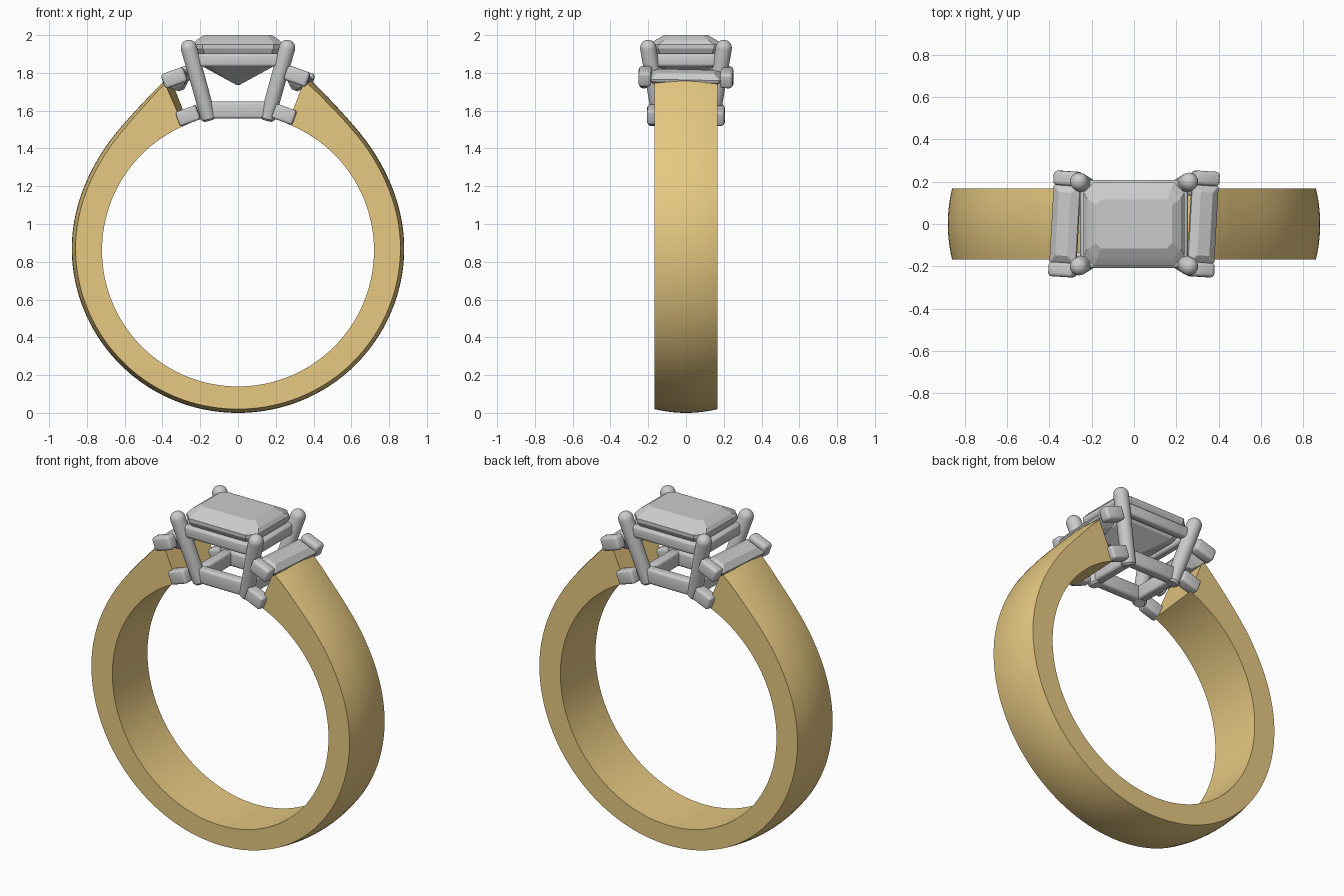
import bpy, bmesh, math
from mathutils import Matrix, Vector

if "Cube" in bpy.data.objects:
    bpy.data.objects.remove(bpy.data.objects["Cube"])

gold = bpy.data.materials.new("gold")
gold.diffuse_color = (0.79, 0.58, 0.22, 1)
gold.use_nodes = True
gold.node_tree.nodes["Principled BSDF"].inputs["Base Color"].default_value = gold.diffuse_color


def finish(bm, name, mat=None, smooth=30):
    bmesh.ops.recalc_face_normals(bm, faces=bm.faces)
    me = bpy.data.meshes.new(name)
    bm.to_mesh(me)
    bm.free()
    ob = bpy.data.objects.new(name, me)
    bpy.context.collection.objects.link(ob)
    if mat:
        me.materials.append(mat)
    if smooth:
        bpy.ops.object.select_all(action='DESELECT')
        ob.select_set(True)
        bpy.context.view_layer.objects.active = ob
        bpy.ops.object.shade_smooth_by_angle(angle=math.radians(smooth))
    return ob


def skin(bm, rings):
    """Bridge closed rings of points and cap both ends."""
    vs = [[bm.verts.new(p) for p in r] for r in rings]
    n = len(vs[0])
    for a, b in zip(vs, vs[1:]):
        for i in range(n):
            j = (i + 1) % n
            bm.faces.new((a[i], a[j], b[j], b[i]))
    bm.faces.new(vs[0])
    bm.faces.new(vs[-1])


def block(name, size, M, bevel=0.015):
    bm = bmesh.new()
    bmesh.ops.create_cube(bm, size=1, matrix=Matrix.Diagonal((*size, 1)))
    bmesh.ops.bevel(bm, geom=bm.edges[:], offset=bevel, segments=3,
                    profile=0.5, affect='EDGES')
    bm.transform(M)
    return finish(bm, name)


def gem(name, rows, M=Matrix()):
    """Step-cut stone: rows of (half x, half y, corner cut, z)."""
    bm = bmesh.new()
    skin(bm, [[M @ Vector((x, y, z)) for x, y in (
        (hx - c, -hy), (hx, c - hy), (hx, hy - c), (hx - c, hy),
        (c - hx, hy), (-hx, hy - c), (-hx, c - hy), (c - hx, -hy))]
        for hx, hy, c, z in rows])
    return finish(bm, name, smooth=0)


def prong(name, p0, p1, r0, r1):
    """Tapered rod with a domed tip and a softened foot."""
    p0, p1 = Vector(p0), Vector(p1)
    L = (p1 - p0).length
    M = Matrix.Translation(p0) @ (p1 - p0).to_track_quat('Z', 'Y').to_matrix().to_4x4()
    prof = [(r0 * 0.75, 0), (r0, 0.012), (r1, L)]
    prof += [(r1 * math.cos(t), L + r1 * math.sin(t))
             for t in (math.radians(15 * k) for k in range(1, 6))]
    prof.append((r1 * 0.08, L + r1))
    bm = bmesh.new()
    skin(bm, [[M @ Vector((r * math.cos(a), r * math.sin(a), z))
               for a in (math.tau * i / 24 for i in range(24))] for r, z in prof])
    return finish(bm, name)


# Band: round inside, outer radius swelling towards the shoulders
CZ, RIN, HW, END = 0.86, 0.72, 0.167, 22.5
OUT = [(22.5, .982), (32.5, .931), (42, .903), (55.6, .887), (66, .882),
       (90, .88), (135, .868), (180, .86)]


def outer(d):
    """Smooth interpolation of outer radius by angle from the top."""
    d = min(d, 360 - d)
    s = lambda i, j: (OUT[j][1] - OUT[i][1]) / (OUT[j][0] - OUT[i][0])
    last = len(OUT) - 1
    k = max(0, min(last - 1, sum(d >= o[0] for o in OUT) - 1))
    (a, ra), (b, rb) = OUT[k], OUT[k + 1]
    ma = s(max(k - 1, 0), k + 1)
    mb = 0 if k + 1 == last else s(k, k + 2)
    h = b - a
    t = (d - a) / h
    return ((2*t**3 - 3*t*t + 1) * ra + (t**3 - 2*t*t + t) * h * ma
            + (3*t*t - 2*t**3) * rb + (t**3 - t*t) * h * mb)


rings = []
N = 128
for i in range(N + 1):
    d = END + (360 - 2 * END) * i / N
    w = max(0, 1 - (min(d, 360 - d) - END) / 30)     # skew of the cut ends
    ring = []
    ys = [HW * (1 - k / 5) for k in range(11)]
    for y, dome in [(-HW, None), (HW, None)] + [(y, 0.02 * (y / HW) ** 2) for y in ys]:
        a = d + w * math.degrees(0.1 * y / 0.85)
        r = RIN if dome is None else outer(d) - dome
        ring.append((r * math.sin(math.radians(a)), y, CZ + r * math.cos(math.radians(a))))
    rings.append(ring)
bm = bmesh.new()
skin(bm, rings)
finish(bm, "band", gold)

# Centre stone
gem("centre_stone", [(.18, .115, .025, 2.0), (.222, .165, .045, 1.972),
                     (.238, .198, .05, 1.95), (.238, .198, .05, 1.93),
                     (.18, .145, .035, 1.83), (.006, .006, .002, 1.735)])

# Four claws of the basket
for sx in (-1, 1):
    for sy in (-1, 1):
        prong(f"claw_{'left' if sx < 0 else 'right'}_{'front' if sy < 0 else 'back'}",
              (sx * .153, sy * .138, 1.55), (sx * .26, sy * .2, 1.932), .04, .043)

# Upper and lower rectangular basket rails
for lab, x, y, z, t, h in (("upper", .23, .184, 1.868, .05, .07),
                           ("lower", .155, .14, 1.603, .06, .09)):
    for s, side in ((-1, "front"), (1, "back")):
        block(f"{lab}_rail_{side}", (2 * x, t, h), Matrix.Translation((0, s * y, z)))
    for s, side in ((-1, "left"), (1, "right")):
        block(f"{lab}_rail_{side}", (t, 2 * y, h), Matrix.Translation((s * x, 0, z)))

# Side stones with their holding lugs, repeated by a half turn
tilt = Matrix.Rotation(math.radians(20), 4, 'Y')
skew = Matrix.Rotation(-0.06, 4, 'Z')
for side, turn in (("right", 0), ("left", math.pi)):
    T = Matrix.Rotation(turn, 4, 'Z')
    up = T @ Matrix.Translation((.325, 0, 1.778)) @ tilt @ skew
    low = T @ Matrix.Translation((.255, 0, 1.577)) @ tilt @ skew
    gem(f"side_stone_{side}", [(.03, .15, .004, .032), (.066, .185, .006, .008),
                               (.066, .185, .006, -.006), (.035, .15, .004, -.05),
                               (.008, .12, .002, -.075)], up)
    for s, lab in ((-1, "near"), (1, "far")):
        block(f"side_lug_upper_{side}_{lab}", (.125, .068, .082),
              up @ Matrix.Translation((0, s * .216, 0)), .017)
        block(f"side_lug_lower_{side}_{lab}", (.115, .07, .08),
              low @ Matrix.Translation((0, s * .17, 0)), .013)
